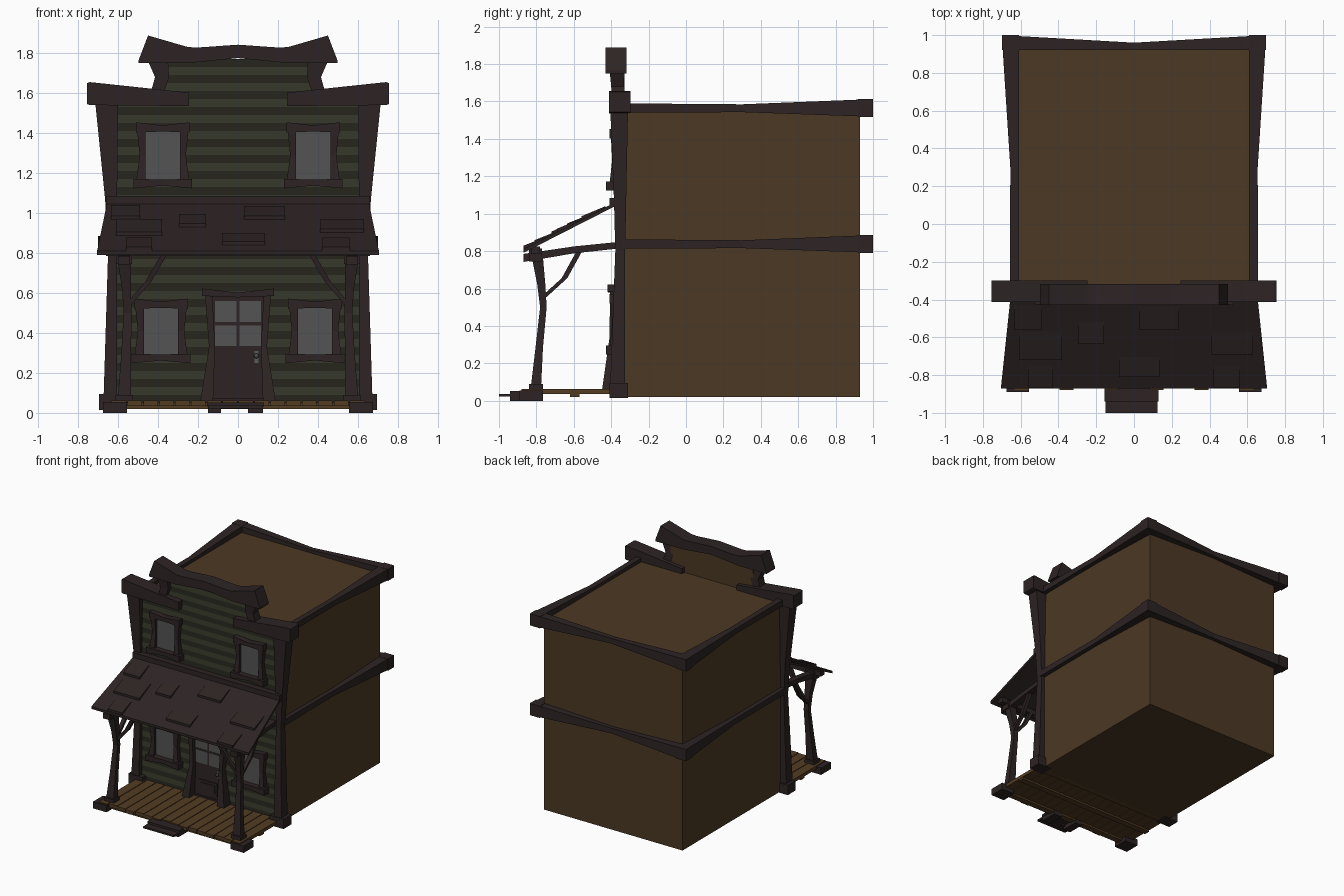
import bpy, bmesh, math
from mathutils import Vector, Matrix


def material(name, rgb):
    m = bpy.data.materials.new(name)
    m.diffuse_color = (*rgb, 1)
    return m


TRIM = material("dark_timber", (0.027, 0.0175, 0.0175))
WALL = material("brown_wall", (0.072, 0.040, 0.0175))
FLOOR = material("porch_plank_brown", (0.085, 0.045, 0.016))
LIGHT = material("green_siding", (0.034, 0.036, 0.021))
DARK = material("dark_green_siding", (0.0165, 0.017, 0.0105))
GLASS = material("grey_glass", (0.088, 0.088, 0.088))
METAL = material("handle_metal", (0.10, 0.105, 0.105))


def finish(name, bm, mat):
    bmesh.ops.recalc_face_normals(bm, faces=bm.faces)
    me = bpy.data.meshes.new(name)
    bm.to_mesh(me)
    bm.free()
    me.materials.append(mat)
    ob = bpy.data.objects.new(name, me)
    bpy.context.collection.objects.link(ob)
    return ob


def loft(name, mat, axis, parts, mirror=False):
    """Tapered beams: each part is a list of sections (position along axis,
    min/max of the other two coordinates in xyz order)."""
    bm = bmesh.new()
    for secs in parts:
        for sx in ((1, -1) if mirror else (1,)):
            rings = []
            for t, a0, a1, b0, b1 in secs:
                ring = []
                for a, b in ((a0, b0), (a1, b0), (a1, b1), (a0, b1)):
                    p = {"x": (t, a, b), "y": (a, t, b), "z": (a, b, t)}[axis]
                    ring.append(bm.verts.new((p[0] * sx, p[1], p[2])))
                rings.append(ring)
            for r, s in zip(rings, rings[1:]):
                for i in range(4):
                    j = (i + 1) % 4
                    bm.faces.new((r[i], r[j], s[j], s[i]))
            bm.faces.new(rings[0])
            bm.faces.new(rings[-1])
    return finish(name, bm, mat)


def boxes(name, mat, items, mirror=False):
    """Boxes given as x0, x1, y0, y1, z0, z1."""
    return loft(name, mat, "z", [[(b[4], *b[:4]), (b[5], *b[:4])] for b in items], mirror)


# main building and the false front behind the siding
boxes("building_body", WALL, [(-.62, .62, -.33, .93, .02, 1.56)])
boxes("false_front_wall", WALL, [(-.61, .61, -.35, -.33, .02, 1.57),
                                 (-.37, .37, -.35, -.33, 1.57, 1.77)])

# lapped siding in alternating rows
rows = {0: [], 1: []}
for i in range(43):
    z = .05 + i * .04
    w = .615 if z < 1.56 else .375
    rows[i % 2].append([(z, -w, w, -.368, -.35), (z + .04, -w, w, -.361, -.35)])
loft("siding_dark_rows", DARK, "z", rows[0])
loft("siding_light_rows", LIGHT, "z", rows[1])

# warped trim beams round the sides and back, at floor and roof level
for name, z in (("roof", 1.565), ("middle", .838)):
    loft(name + "_side_trim", TRIM, "y", [[
        (-.34, .61, .656, z - .025, z + .025),
        (.30, .61, .655, z - .022, z + .020),
        (1.0, .61, .70, z - .047, z + .048)]], True)
    loft(name + "_back_trim", TRIM, "x", [[
        (-.70, .92, 1.0, z - .047, z + .048),
        (0, .92, .96, z - .022, z + .020),
        (.70, .92, 1.0, z - .047, z + .048)]])

# front corner posts, thin in the middle
loft("corner_post", TRIM, "z", [[
    (.09, .605, .672, -.405, -.325), (.80, .605, .65, -.378, -.325),
    (1.07, .605, .665, -.385, -.32), (1.56, .60, .715, -.405, -.31)]], True)
boxes("corner_post_base", TRIM, [(.57, .695, -.41, -.31, .015, .095)], True)

# parapet caps and brackets
loft("parapet_wing_cap", TRIM, "x", [[
    (.245, -.413, -.298, 1.535, 1.602), (.742, -.413, -.298, 1.54, 1.655),
    (.755, -.413, -.298, 1.545, 1.65)]], True)
cap = [(.20, 1.755, 1.828), (.25, 1.75, 1.83), (.45, 1.75, 1.888), (.497, 1.75, 1.765)]
prof = [(-x, a, b) for x, a, b in reversed(cap)] + [(0, 1.775, 1.842)] + cap
loft("parapet_top_cap", TRIM, "x", [[(x, -.43, -.318, a, b) for x, a, b in prof]])
loft("parapet_bracket", TRIM, "z", [[
    (1.59, .375, .44, -.395, -.325), (1.68, .345, .415, -.40, -.33),
    (1.76, .35, .45, -.408, -.335)]], True)


# windows with bent frames
def window(name, x0, x1, z0, z1):
    m = (z0 + z1) / 2
    boxes(name + "_glass", GLASS, [(x0, x1, -.376, -.368, z0, z1)], True)
    loft(name + "_frame_sides", TRIM, "z", [
        [(z0 - .02, x0 - .045, x0 + .004, -.41, -.355), (m, x0 - .026, x0 + .004, -.395, -.355),
         (z1 + .01, x0 - .04, x0 + .004, -.402, -.355)],
        [(z0 - .02, x1 - .004, x1 + .045, -.41, -.355), (m, x1 - .004, x1 + .026, -.395, -.355),
         (z1 + .01, x1 - .004, x1 + .04, -.402, -.355)]], True)
    c = (x0 + x1) / 2
    loft(name + "_header", TRIM, "x", [[
        (x0 - .045, -.408, -.355, z1 - .01, z1 + .042), (c, -.408, -.355, z1 - .004, z1 + .026),
        (x1 + .045, -.408, -.355, z1 - .01, z1 + .042)]], True)
    loft(name + "_sill", TRIM, "x", [[
        (x0 - .058, -.428, -.355, z0 - .042, z0 + .006), (c, -.42, -.355, z0 - .028, z0 + .002),
        (x1 + .058, -.428, -.355, z0 - .042, z0 + .006)]], True)


window("upper_window", .287, .466, 1.165, 1.412)
window("lower_window", .295, .475, .29, .53)

# door with four panes, a lower panel and a handle
boxes("door", TRIM, [(-.135, .135, -.376, -.35, .05, .59)])
boxes("door_panes", GLASS, [(.008, .115, -.381, -.375, .335, .438),
                            (.008, .115, -.381, -.375, .455, .56)], True)
boxes("door_panel", TRIM, [(-.085, .08, -.383, -.375, .10, .205),
                           (-.065, .06, -.389, -.38, .12, .185)])
boxes("door_kick_rail", TRIM, [(-.13, .13, -.385, -.375, .055, .075)])
loft("door_frame", TRIM, "z", [[
    (.05, .125, .19, -.45, -.355), (.33, .115, .145, -.41, -.355),
    (.59, .128, .165, -.405, -.355)]], True)
loft("door_header", TRIM, "x", [[
    (-.18, -.42, -.355, .585, .622), (0, -.415, -.355, .578, .602),
    (.18, -.42, -.355, .585, .622)]])
boxes("door_handle_plate", METAL, [(.082, .102, -.383, -.375, .25, .31)])
bm = bmesh.new()
bmesh.ops.create_icosphere(bm, subdivisions=2, radius=.013,
                           matrix=Matrix.Translation(Vector((.092, -.395, .285))))
finish("door_knob", bm, METAL)


# porch roof with scattered raised shingles
def roof_z(y):
    return .81 + (y + .87) * .51


loft("porch_roof", TRIM, "y", [[(-.87, -.705, .705, .79, .81),
                                (-.37, -.652, .652, 1.045, 1.065)]])
boxes("porch_roof_top_strip", TRIM, [(-.66, .66, -.41, -.355, 1.04, 1.085)])
shingles = [(-.635, -.49, -.56, -.43), (-.295, -.16, -.635, -.52), (.03, .235, -.56, -.44),
            (-.61, -.38, -.72, -.57), (-.08, .135, -.81, -.705), (.41, .63, -.69, -.57),
            (-.56, -.43, -.868, -.75), (.42, .56, -.868, -.75)]
loft("roof_shingles", TRIM, "y", [
    [(y0, x0, x1, roof_z(y0) - .003, roof_z(y0) + .018),
     (y1, x0, x1, roof_z(y1) - .003, roof_z(y1) + .006)] for x0, x1, y0, y1 in shingles])

# porch posts, beams and braces
loft("porch_post", TRIM, "z", [[
    (.07, .535, .602, -.83, -.775), (.28, .535, .585, -.805, -.765),
    (.50, .533, .572, -.78, -.745), (.62, .535, .58, -.795, -.752),
    (.77, .535, .604, -.825, -.765)]], True)
boxes("porch_post_blocks", TRIM, [(.525, .612, -.84, -.765, .05, .09),
                                  (.555, .675, -.89, -.765, 0, .055),
                                  (.53, .61, -.84, -.77, .745, .815)], True)
loft("porch_side_beam", TRIM, "y", [[
    (-.87, .54, .60, .742, .785), (-.60, .545, .595, .788, .825),
    (-.35, .545, .595, .815, .85)]], True)
boxes("porch_front_beam", TRIM, [(-.66, .66, -.83, -.78, .785, .825)])
loft("porch_front_brace", TRIM, "z", [[
    (.545, .53, .56, -.78, -.755), (.655, .435, .465, -.785, -.755),
    (.80, .35, .38, -.81, -.78)]], True)
loft("porch_side_brace", TRIM, "z", [[
    (.555, .545, .575, -.775, -.745), (.655, .55, .58, -.665, -.635),
    (.80, .55, .58, -.585, -.555)]], True)

# porch floor planks running front to back
n, w = 16, 1.27 / 16
boxes("porch_floor_planks", FLOOR, [
    (-.635 + i * w + .003, -.635 + (i + 1) * w - .003,
     -.872 + .008 * (i * 5 % 3 - 1), -.34, .035, .062) for i in range(n)])
boxes("porch_floor_joists", FLOOR, [(-.63, .63, y, y + .05, .02, .04) for y in (-.855, -.62, -.40)])

# front steps on two supports
boxes("front_steps", TRIM, [(-.155, .13, -.94, -.86, .033, .053),
                            (-.15, .125, -1.0, -.92, .022, .036)])
boxes("step_supports", TRIM, [(-.15, -.085, -.94, -.80, 0, .034),
                              (.05, .125, -.94, -.80, 0, .034)])
